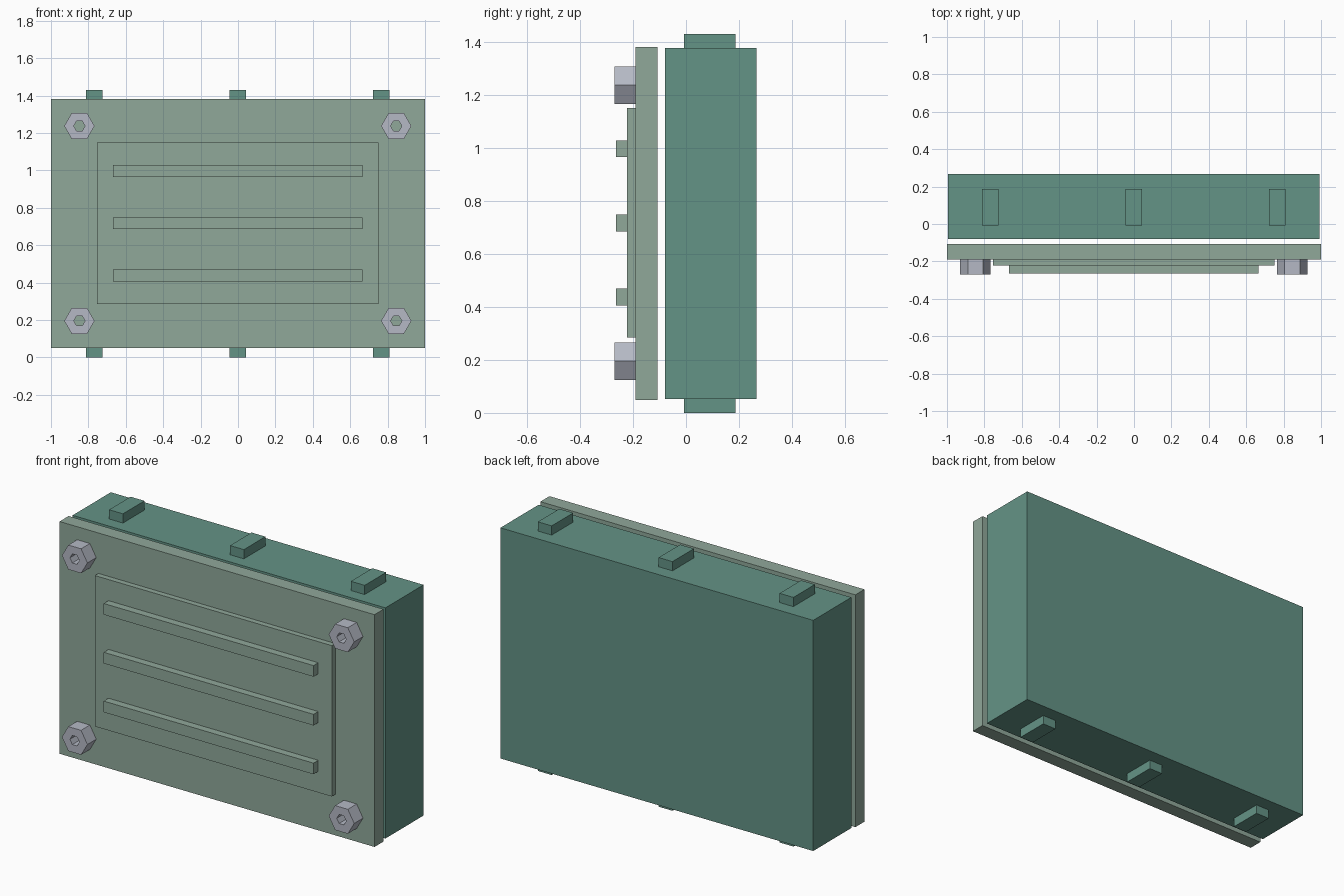
import bpy, bmesh, math
from mathutils import Vector

cube = bpy.data.objects.get("Cube")
if cube:
    bpy.data.objects.remove(cube, do_unlink=True)


def material(name, rgb):
    mat = bpy.data.materials.new(name)
    mat.use_nodes = True
    colour = (*rgb, 1)
    mat.diffuse_color = colour
    mat.node_tree.nodes["Principled BSDF"].inputs["Base Color"].default_value = colour
    return mat


teal = material("teal green", (0.127, 0.292, 0.238))
sage = material("sage green", (0.279, 0.392, 0.323))
steel = material("pale steel", (0.462, 0.485, 0.558))


def finish(name, bm, mat):
    bmesh.ops.recalc_face_normals(bm, faces=bm.faces)
    mesh = bpy.data.meshes.new(name)
    bm.to_mesh(mesh)
    bm.free()
    mesh.materials.append(mat)
    obj = bpy.data.objects.new(name, mesh)
    bpy.context.collection.objects.link(obj)
    return obj


def box(name, mat, x, y, z):
    """Box between the (low, high) limits on each axis."""
    bm = bmesh.new()
    bmesh.ops.create_cube(bm, size=1)
    limits = (x, y, z)
    for v in bm.verts:
        v.co = Vector([lim[0] if c < 0 else lim[1] for c, lim in zip(v.co, limits)])
    return finish(name, bm, mat)


def hex_nut(name, x, z, front=-0.27, back=-0.19, outer=0.081, inner=0.03):
    """Six-sided nut with a six-sided hole right through, axis along y."""
    bm = bmesh.new()
    profile = ((outer, front), (outer, back), (inner, back), (inner, front))
    rings = []
    for i in range(6):
        a = i * math.pi / 3
        rings.append([bm.verts.new((x + r * math.cos(a), y, z + r * math.sin(a)))
                      for r, y in profile])
    for i in range(6):
        a, b = rings[i], rings[(i + 1) % 6]
        for j in range(4):
            k = (j + 1) % 4
            bm.faces.new((a[j], a[k], b[k], b[j]))
    return finish(name, bm, steel)


# Main housing and its locating tabs
box("housing", teal, (-0.994, 0.992), (-0.08, 0.266), (0.053, 1.377))
for side, z in (("bottom", (0, 0.06)), ("top", (1.37, 1.43))):
    for label, x in (("right", -0.769), ("middle", -0.001), ("left", 0.766)):
        box(f"{side}_tab_{label}", teal, (x - 0.044, x + 0.044), (-0.008, 0.187), z)

# Separate front cover with a raised panel
box("front_cover", sage, (-1, 1), (-0.19, -0.108), (0.049, 1.382))
box("raised_panel", sage, (-0.753, 0.751), (-0.222, -0.189), (0.284, 1.15))

# Horizontal ribs on the panel
for label, z in (("lower", 0.437), ("middle", 0.717), ("upper", 0.997)):
    box(f"{label}_rib", sage, (-0.667, 0.665), (-0.265, -0.221), (z - 0.032, z + 0.032))

# Corner nuts
for side, x in (("right", -0.848), ("left", 0.846)):
    for level, z in (("lower", 0.195), ("upper", 1.237)):
        hex_nut(f"{level}_{side}_nut", x, z)
